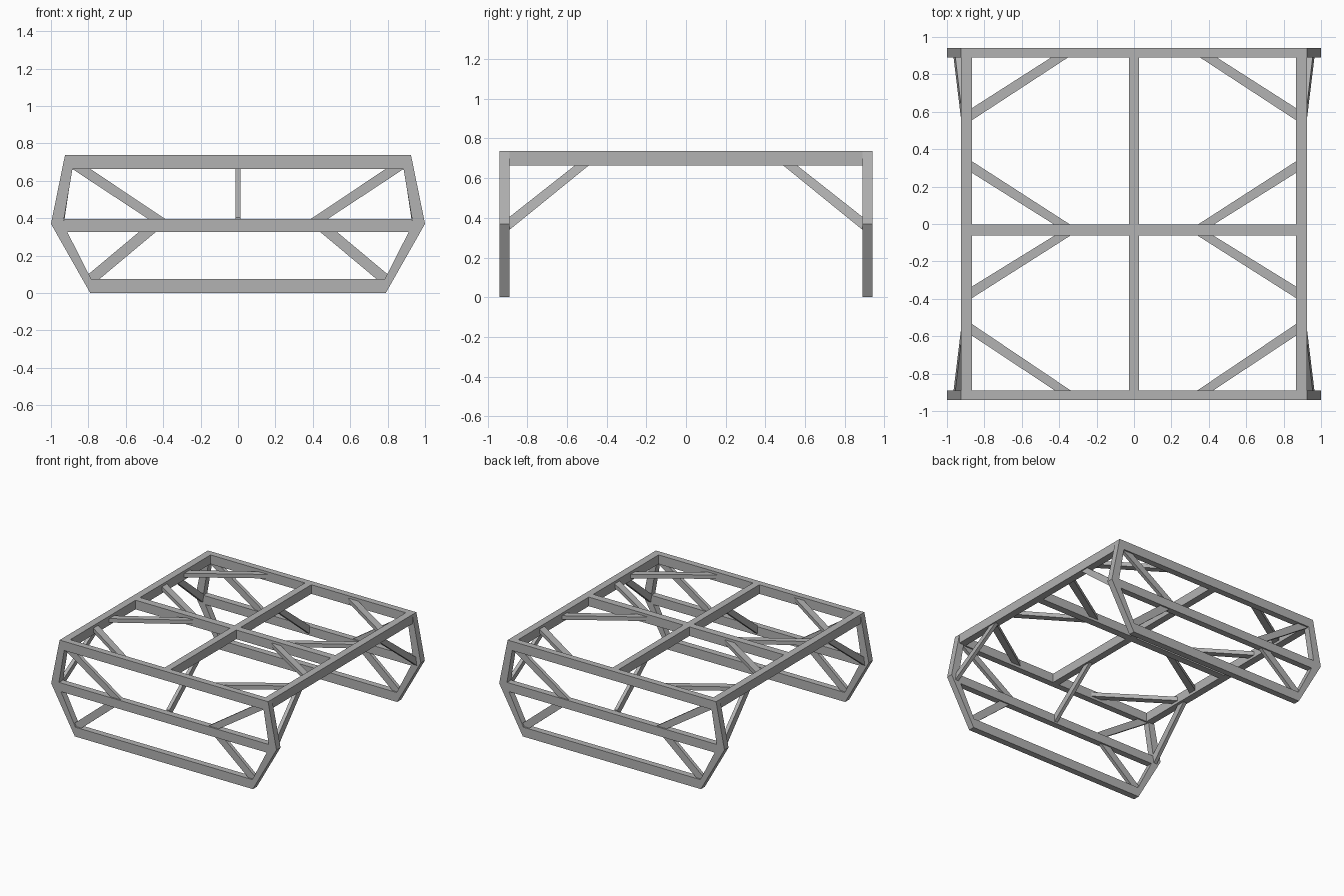
import bpy, bmesh

if "Cube" in bpy.data.objects:
    bpy.data.objects.remove(bpy.data.objects["Cube"])

Y0, Y1 = 0.889, 0.94        # inner and outer face of the end frames
Z0, Z1 = 0.664, 0.737       # bottom and top of the upper beams

# Dark grey metal
metal = bpy.data.materials.new("dark_grey")
metal.diffuse_color = (0.45, 0.45, 0.45, 1)
metal.use_nodes = True
metal.node_tree.nodes["Principled BSDF"].inputs["Base Color"].default_value = metal.diffuse_color


def prism(name, pts, axis, lo, hi, slant=0.0):
    """Extrude a 2D outline along an axis; slant leans x with height."""
    bm = bmesh.new()
    rings = []
    for d in (lo, hi):
        ring = []
        for a, b in pts:
            co = {'x': [d, a, b], 'y': [a, d, b], 'z': [a, b, d]}[axis]
            co[0] += slant * (co[2] - Z0)
            ring.append(bm.verts.new(co))
        bm.faces.new(ring)
        rings.append(ring)
    n = len(pts)
    for i in range(n):
        j = (i + 1) % n
        bm.faces.new((rings[0][i], rings[0][j], rings[1][j], rings[1][i]))
    bmesh.ops.recalc_face_normals(bm, faces=bm.faces)
    me = bpy.data.meshes.new(name)
    bm.to_mesh(me)
    bm.free()
    me.materials.append(metal)
    ob = bpy.data.objects.new(name, me)
    bpy.context.collection.objects.link(ob)
    return ob


def flip(pts, su=1, sv=1):
    return [(u * su, v * sv) for u, v in pts]


def sym(pts):
    """Close a right-hand half outline with its mirror image."""
    return pts + [(-u, v) for u, v in reversed(pts)]


# Outlines seen from the front
leg = [(0.79, 0), (1, 0.37), (0.925, Z1), (0.868, Z1), (0.885, Z0),
       (0.935, 0.37), (0.785, 0.075), (0.74, 0)]
top_beam = [(0.885, Z0), (0.868, Z1)]
mid_beam = [(0.913, 0.326), (0.935, 0.37), (0.93, 0.396)]
low_beam = [(0.74, 0), (0.785, 0.075)]
upper_brace = [(0.39, 0.396), (0.48, 0.396), (0.887, Z0), (0.79, Z0)]
lower_brace = [(0.44, 0.326), (0.53, 0.326), (0.80, 0.10), (0.785, 0.075), (0.74, 0.075)]
# Outline seen from the side
knee = [(Y0, 0.34), (Y0, 0.405), (0.56, Z0), (0.49, Z0)]

for sy, end in ((-1, "front"), (1, "back")):
    y0, y1 = sorted((sy * Y0, sy * Y1))
    yc = sy * 0.914
    # End frame beams
    for part, pts in (("top", top_beam), ("middle", mid_beam), ("bottom", low_beam)):
        prism(f"{end}_{part}_beam", sym(pts), 'y', y0, y1)
    # Bent legs and the braces in the plane of the frame
    for sx, side in ((-1, "left"), (1, "right")):
        tag = f"{end}_{side}"
        prism(f"{tag}_leg", flip(leg, sx), 'y', y0, y1)
        prism(f"{tag}_upper_brace", flip(upper_brace, sx), 'y', yc - 0.014, yc + 0.014)
        prism(f"{tag}_lower_brace", flip(lower_brace, sx), 'y', yc - 0.014, yc + 0.014)
        # Leaning side brace from leg to side rail
        x0, x1 = sorted((sx * 0.887, sx * 0.916))
        prism(f"{tag}_side_brace", flip(knee, sy), 'x', x0, x1, -0.15 * sx)
    # Brace under the centre rail
    prism(f"{end}_centre_brace", flip(knee, sy), 'x', -0.0135, 0.0135)

# Lengthwise rails
for name, xa, xb in (("left_rail", -0.925, -0.866), ("centre_rail", -0.028, 0.028),
                     ("right_rail", 0.866, 0.925)):
    prism(name, [(xa, Z0), (xb, Z0), (xb, Z1), (xa, Z1)], 'y', -Y0, Y0)

# Flat corner braces: y at the crosswise beam, then y pair at the side rail
flat = [(0.34, 0.425, -Y0, -0.535, -0.597), (0.34, 0.425, -0.062, -0.396, -0.334),
        (0.34, 0.425, -0.004, 0.335, 0.273), (0.355, 0.445, Y0, 0.555, 0.62)]
for sx, side in ((-1, "left"), (1, "right")):
    # Half of the middle crosswise beam
    xa, xb = sorted((sx * 0.028, sx * 0.866))
    prism(f"{side}_cross_beam", [(xa, -0.062), (xb, -0.062), (xb, -0.004), (xa, -0.004)],
          'z', Z0, Z1)
    for i, (a, b, y, yi, yo) in enumerate(flat):
        pts = [(a, y), (b, y), (0.866, yo), (0.866, yi)]
        prism(f"{side}_flat_brace_{i + 1}", flip(pts, sx), 'z', 0.685, 0.717)
